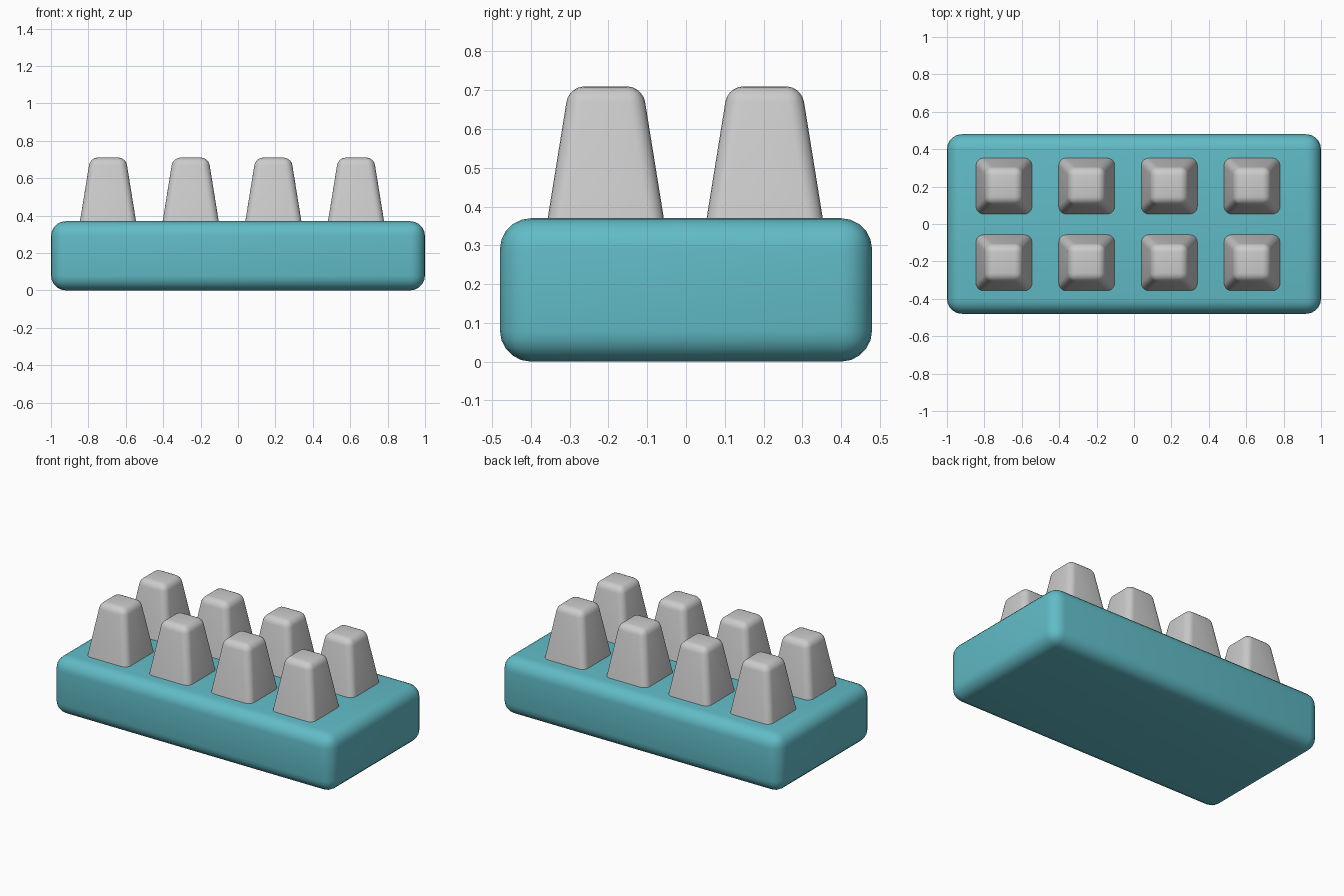
import bpy, bmesh

if "Cube" in bpy.data.objects:
    bpy.data.objects.remove(bpy.data.objects["Cube"])

def tapered_block(name, center, z0, z1, bottom, top, bevel, segments, keep_bottom=False):
    """Box with half sizes bottom/top, rounded edges, smooth shaded."""
    bm = bmesh.new()
    bmesh.ops.create_cube(bm, size=2)
    for v in bm.verts:
        hx, hy = top if v.co.z > 0 else bottom
        v.co = (v.co.x * hx, v.co.y * hy, z1 if v.co.z > 0 else z0)
    edges = [e for e in bm.edges
             if not (keep_bottom and all(v.co.z < z0 + 1e-4 for v in e.verts))]
    bmesh.ops.bevel(bm, geom=edges, offset=bevel, segments=segments,
                    profile=0.5, affect='EDGES', clamp_overlap=True)
    mesh = bpy.data.meshes.new(name)
    bm.to_mesh(mesh)
    bm.free()
    obj = bpy.data.objects.new(name, mesh)
    obj.location = (center[0], center[1], 0)
    bpy.context.collection.objects.link(obj)
    bpy.ops.object.select_all(action='DESELECT')
    obj.select_set(True)
    bpy.context.view_layer.objects.active = obj
    bpy.ops.object.shade_smooth_by_angle(angle=0.7)
    return obj

# Rounded base block
teal = bpy.data.materials.new("teal")
teal.diffuse_color = (0.12, 0.50, 0.57, 1)
teal.use_nodes = True
teal.node_tree.nodes["Principled BSDF"].inputs["Base Color"].default_value = teal.diffuse_color
base = tapered_block("base", (0, 0), 0, 0.37, (1, 0.48), (1, 0.48), 0.08, 5)
base.data.materials.append(teal)

# Two rows of four tapered studs, sunk slightly into the base
for row, y in enumerate((-0.207, 0.203)):
    for col in range(4):
        x = -0.695 + 0.442 * col
        tapered_block(f"stud_{row + 1}_{col + 1}", (x, y), 0.35, 0.71,
                      (0.153, 0.153), (0.095, 0.095), 0.04, 5, keep_bottom=True)
